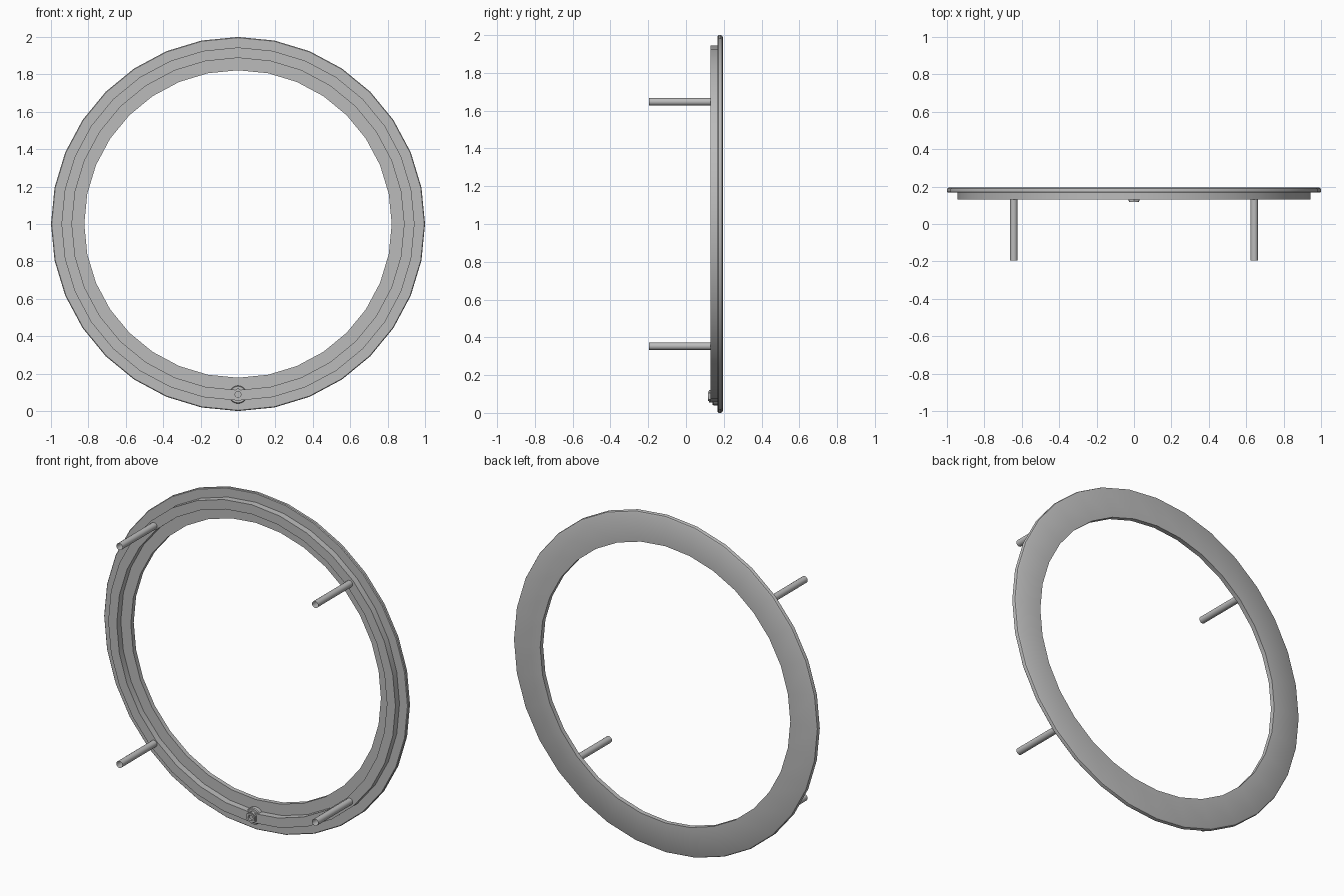
import bpy, bmesh, math
from mathutils import Vector

if "Cube" in bpy.data.objects:
    bpy.data.objects.remove(bpy.data.objects["Cube"])

grey = bpy.data.materials.new("satin_grey")
grey.diffuse_color = (0.5, 0.5, 0.5, 1)
grey.use_nodes = True
grey.node_tree.nodes["Principled BSDF"].inputs["Base Color"].default_value = grey.diffuse_color


def lathe(name, profile, centre, sides, closed=True, turn=0.0):
    """Revolve (radius, y) points around a y-directed axis through centre."""
    bm = bmesh.new()
    rows = []
    for i in range(sides):
        a = 2 * math.pi * i / sides + turn
        rows.append([bm.verts.new(Vector(centre) + Vector((r * math.cos(a), y, r * math.sin(a))))
                     for r, y in profile])
    n = len(profile)
    for i in range(sides):
        a, b = rows[i], rows[(i + 1) % sides]
        for j in range(n if closed else n - 1):
            k = (j + 1) % n
            bm.faces.new((a[j], a[k], b[k], b[j]))
    bmesh.ops.recalc_face_normals(bm, faces=bm.faces)
    mesh = bpy.data.meshes.new(name)
    bm.to_mesh(mesh)
    bm.free()
    mesh.materials.append(grey)
    obj = bpy.data.objects.new(name, mesh)
    bpy.context.collection.objects.link(obj)
    bpy.context.view_layer.objects.active = obj
    obj.select_set(True)
    bpy.ops.object.shade_smooth_by_angle(angle=math.radians(35))
    obj.select_set(False)
    return obj


# Trim ring: flat flange with a softened outer edge and a raised collar in front
lathe("trim_ring", [
    (0.822, 0.195), (0.822, 0.168), (0.888, 0.168), (0.888, 0.13),
    (0.944, 0.13), (0.944, 0.168), (0.996, 0.168), (1.0, 0.172),
    (1.0, 0.184), (0.997, 0.191), (0.99, 0.195)], (0, 0, 1), 32)

# Four open mounting pins on the collar
for sx in (-1, 1):
    for sz in (-1, 1):
        lathe("mounting_pin", [(0.02, -0.195), (0.02, 0.13)],
              (sx * 0.643, 0, 1 + sz * 0.647), 16, closed=False)

# Small fitting at the bottom of the collar: washer, nut and hollow stub
fitting = (0, 0, 0.088)
lathe("fitting_washer", [(0.02, 0.168), (0.02, 0.14), (0.044, 0.14),
                         (0.048, 0.145), (0.048, 0.168)], fitting, 20)
lathe("fitting_nut", [(0.018, 0.16), (0.018, 0.122), (0.034, 0.122), (0.034, 0.16)],
      fitting, 6, turn=math.pi / 6)
lathe("fitting_stub", [(0.016, 0.16), (0.016, 0.117), (0.026, 0.117), (0.026, 0.16)],
      fitting, 16)
